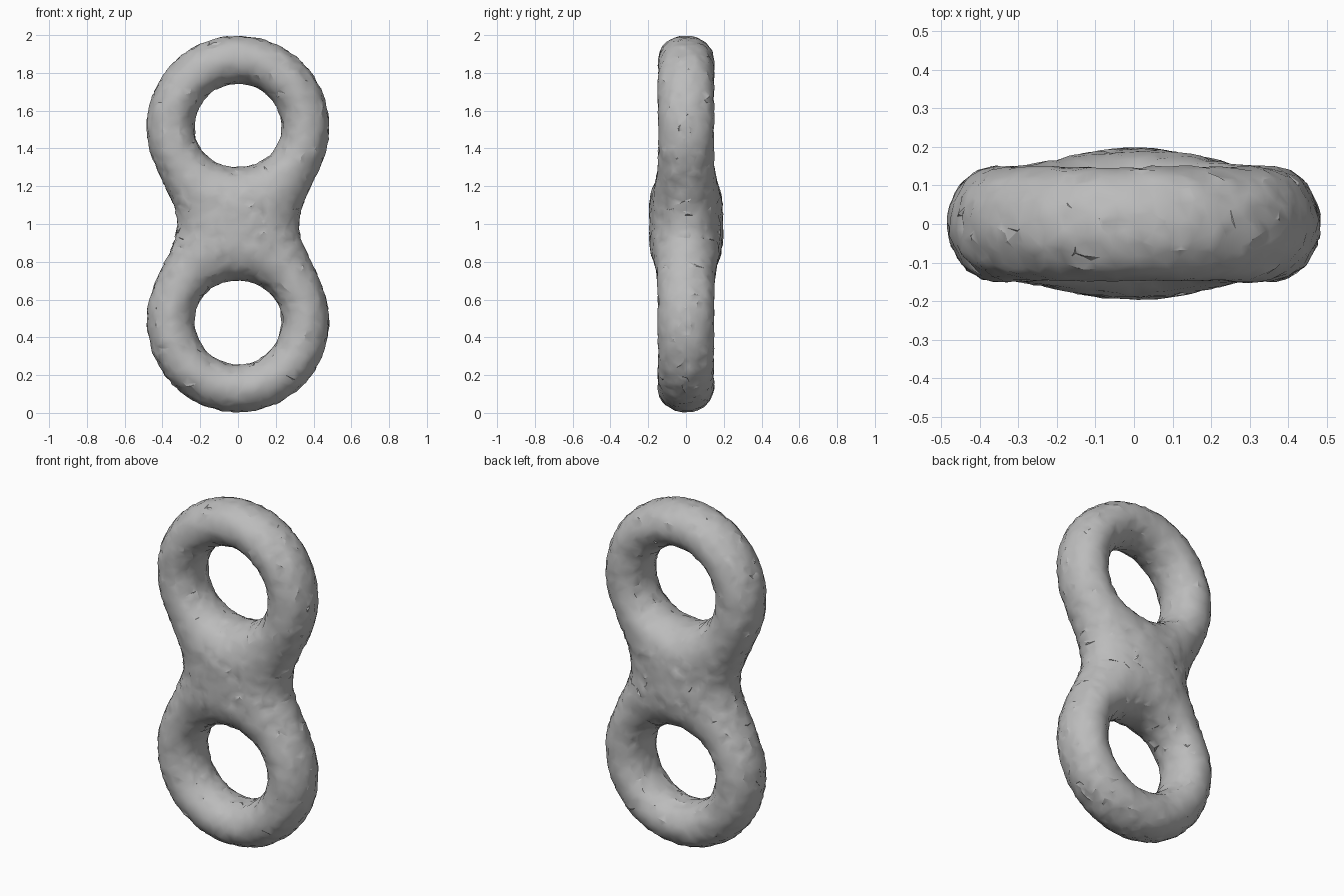
import bpy, bmesh, math, random
from mathutils import Vector

if "Cube" in bpy.data.objects:
    bpy.data.objects.remove(bpy.data.objects["Cube"])

random.seed(4)
OFFSET, RING, TUBE, BLEND = 0.514, 0.356, 0.126, 0.50


def field(p):
    """Distance to two rings, softly blended at the waist."""
    t = min(1.0, abs(p.z) / 0.4)
    depth = 1.0 - 0.15 * t * t * (3 - 2 * t)      # tube is deeper than wide
    a, b = (math.hypot(math.hypot(p.x, p.z - s * OFFSET) - RING, p.y * depth) - TUBE
            for s in (1, -1))
    h = max(BLEND - abs(a - b), 0.0) / BLEND
    return min(a, b) - h * h * BLEND / 4


def gradient(p, e=0.002):
    axes = (Vector((e, 0, 0)), Vector((0, e, 0)), Vector((0, 0, e)))
    return Vector([(field(p + d) - field(p - d)) / (2 * e) for d in axes])


def project(p):
    for _ in range(6):
        g = gradient(p)
        p = p - g * (field(p) / max(g.length_squared, 0.1))
    return p


# Rough body: two upright rings and a central swelling
parts = []
for s in (1, -1):
    bpy.ops.mesh.primitive_torus_add(major_radius=RING, minor_radius=TUBE,
                                     major_segments=48, minor_segments=20,
                                     location=(0, 0, s * OFFSET),
                                     rotation=(math.pi / 2, 0, 0))
    parts.append(bpy.context.object)
bpy.ops.mesh.primitive_uv_sphere_add(segments=32, ring_count=16)
body = bpy.context.object
body.scale = (0.32, 0.19, 0.27)
for o in parts:
    o.select_set(True)
body.select_set(True)
bpy.context.view_layer.objects.active = body
bpy.ops.object.join()
bpy.ops.object.transform_apply(location=True, rotation=True, scale=True)
body.name = "double_ring_body"

# Fuse into one skin
remesh = body.modifiers.new("fuse", 'REMESH')
remesh.mode = 'VOXEL'
remesh.voxel_size = 0.034
bpy.ops.object.modifier_apply(modifier=remesh.name)

# Settle the skin on the blended shape, then roughen it
bm = bmesh.new()
bm.from_mesh(body.data)
for _ in range(3):
    bmesh.ops.smooth_vert(bm, verts=bm.verts, factor=0.5,
                          use_axis_x=True, use_axis_y=True, use_axis_z=True)
    for v in bm.verts:
        v.co = project(v.co)
for v in bm.verts:
    shake = Vector([random.uniform(-0.011, 0.011) for _ in range(3)])
    v.co = project(v.co + shake)
    v.co += gradient(v.co).normalized() * random.uniform(-0.004, 0.004)
bmesh.ops.triangulate(bm, faces=bm.faces)
bmesh.ops.recalc_face_normals(bm, faces=bm.faces)
bmesh.ops.translate(bm, verts=bm.verts, vec=(0, 0, 1))
bm.to_mesh(body.data)
bm.free()

grey = bpy.data.materials.new("stone grey")
grey.diffuse_color = (0.5, 0.5, 0.5, 1)
grey.use_nodes = True
grey.node_tree.nodes["Principled BSDF"].inputs["Base Color"].default_value = grey.diffuse_color
body.data.materials.clear()
body.data.materials.append(grey)
for f in body.data.polygons:
    f.material_index = 0
bpy.ops.object.shade_smooth_by_angle(angle=math.radians(30))
